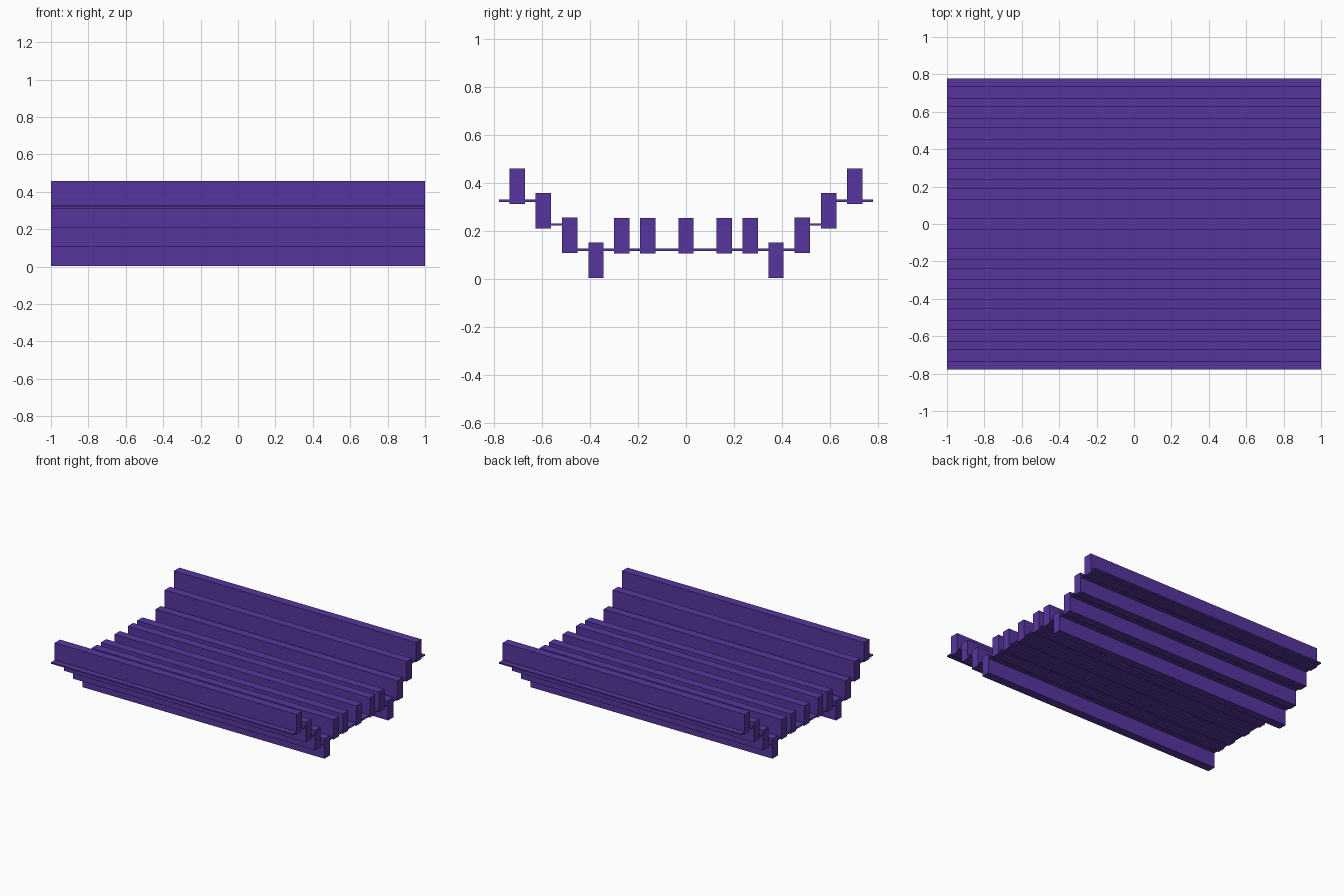
import bpy

cube = bpy.data.objects.get("Cube")
if cube:
    bpy.data.objects.remove(cube, do_unlink=True)

purple = bpy.data.materials.new("purple")
purple.use_nodes = True
colour = (0.094, 0.036, 0.34, 1)
purple.diffuse_color = colour
purple.node_tree.nodes["Principled BSDF"].inputs["Base Color"].default_value = colour

LENGTH = 2.0
BAR_WIDTH = 0.064
BAR_HEIGHT = 0.148
PLATE_THICKNESS = 0.01


def slab(name, y_min, y_max, z_min, z_max):
    """Full-length box spanning the given y and z ranges."""
    bpy.ops.mesh.primitive_cube_add(size=1, location=(0, (y_min + y_max) / 2, (z_min + z_max) / 2))
    obj = bpy.context.object
    obj.name = name
    obj.scale = (LENGTH, y_max - y_min, z_max - z_min)
    bpy.ops.object.transform_apply(location=False, rotation=False, scale=True)
    obj.data.materials.append(purple)


def bar(name, y, z):
    slab(name, y - BAR_WIDTH / 2, y + BAR_WIDTH / 2, z, z + BAR_HEIGHT)


def plate(name, y_min, y_max, z):
    slab(name, y_min, y_max, z - PLATE_THICKNESS / 2, z + PLATE_THICKNESS / 2)


# Bars: distance from the centre line and bottom height
bars = {
    "inner_bar": (0.159, 0.106),
    "middle_bar": (0.268, 0.106),
    "keel_bar": (0.375, 0.003),
    "lower_step_bar": (0.485, 0.108),
    "upper_step_bar": (0.595, 0.21),
    "rim_bar": (0.704, 0.311),
}
bar("centre_bar", 0, 0.106)
for side, sign in (("front", -1), ("back", 1)):
    for name, (y, z) in bars.items():
        bar(f"{side}_{name}", sign * y, z)

# Thin plates joining the bars: floor, step and outer rim
plate("floor_plate", -0.485, 0.485, 0.121)
for side, sign in (("front", -1), ("back", 1)):
    for name, y_in, y_out, z in (("step_plate", 0.485, 0.595, 0.226),
                                 ("rim_plate", 0.595, 0.779, 0.325)):
        low, high = sorted((sign * y_in, sign * y_out))
        plate(f"{side}_{name}", low, high, z)
